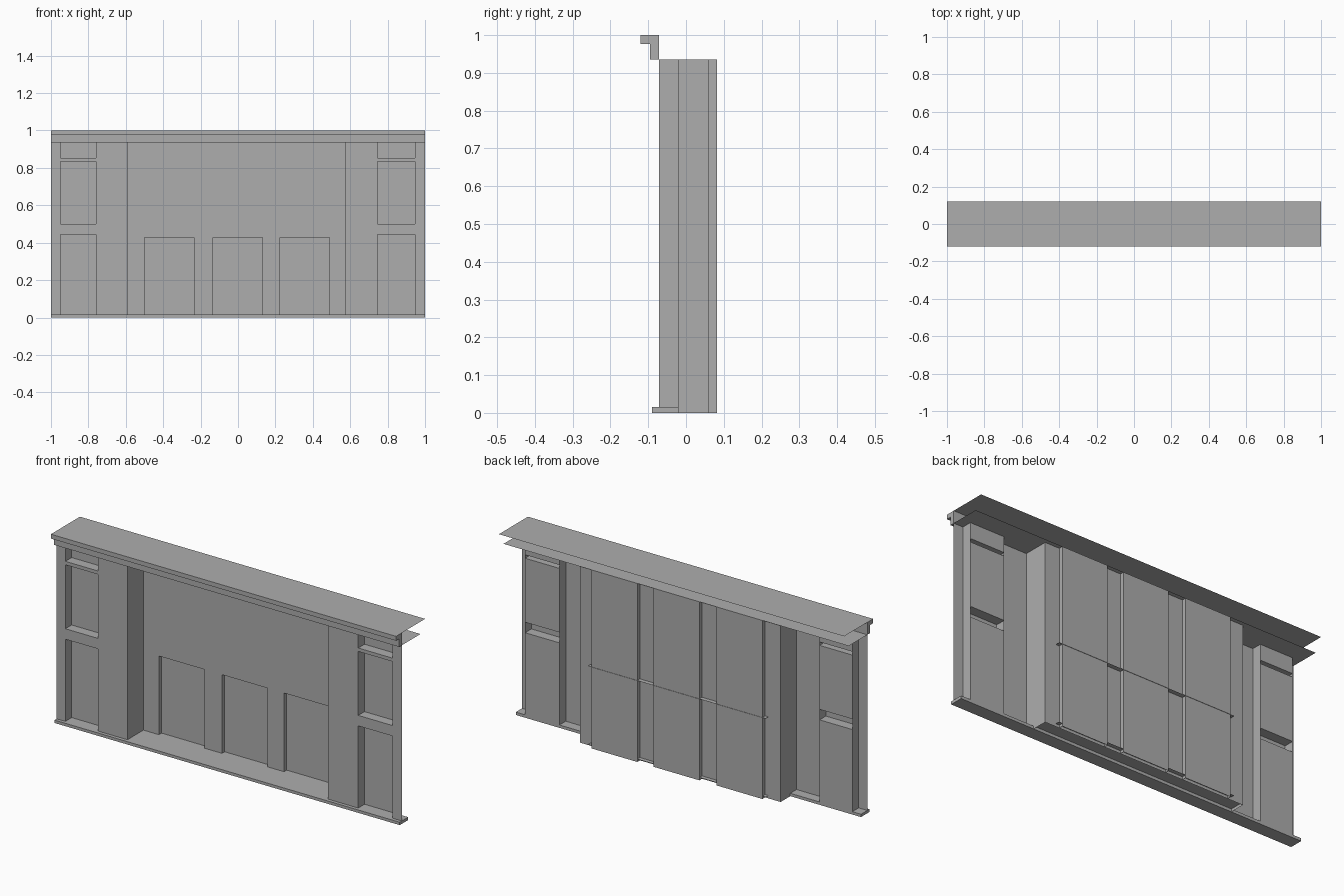
import bpy
import bmesh

cube = bpy.data.objects.get("Cube")
if cube:
    bpy.data.objects.remove(cube)

grey = bpy.data.materials.new("plain grey")
grey.use_nodes = True
colour = (0.42, 0.42, 0.42, 1)
grey.diffuse_color = colour
grey.node_tree.nodes["Principled BSDF"].inputs["Base Color"].default_value = colour


def finish(name, bm):
    mesh = bpy.data.meshes.new(name)
    bmesh.ops.remove_doubles(bm, verts=bm.verts, dist=0.0001)
    bm.to_mesh(mesh)
    bm.free()
    mesh.materials.append(grey)
    obj = bpy.data.objects.new(name, mesh)
    bpy.context.collection.objects.link(obj)
    return obj


def quad(bm, points):
    bm.faces.new([bm.verts.new(p) for p in points])


def wall(name, x0, x1, z0, z1, y, holes=()):
    """Upright sheet facing the front, with rectangular holes left out."""
    bm = bmesh.new()
    xs = sorted({x0, x1, *[v for h in holes for v in h[:2]]})
    zs = sorted({z0, z1, *[v for h in holes for v in h[2:]]})
    for a, b in zip(xs, xs[1:]):
        for c, d in zip(zs, zs[1:]):
            mx, mz = (a + b) / 2, (c + d) / 2
            if not any(h[0] < mx < h[1] and h[2] < mz < h[3] for h in holes):
                quad(bm, [(a, y, c), (b, y, c), (b, y, d), (a, y, d)])
    # flatten the grid so each wall reads as one plain surface
    bmesh.ops.remove_doubles(bm, verts=bm.verts, dist=0.0001)
    bmesh.ops.dissolve_limit(bm, angle_limit=0.01, verts=bm.verts, edges=bm.edges)
    return finish(name, bm)


def sheet(name, x0, x1, y0, y1, z):
    bm = bmesh.new()
    quad(bm, [(x0, y0, z), (x1, y0, z), (x1, y1, z), (x0, y1, z)])
    return finish(name, bm)


def jamb(name, x, y0, y1, z0, z1):
    bm = bmesh.new()
    quad(bm, [(x, y0, z0), (x, y1, z0), (x, y1, z1), (x, y0, z1)])
    return finish(name, bm)


def extrusion(name, profile, x0, x1):
    """Solid swept along x from a (y, z) outline."""
    bm = bmesh.new()
    face = bm.faces.new([bm.verts.new((x0, y, z)) for y, z in profile])
    grown = bmesh.ops.extrude_face_region(bm, geom=[face])["geom"]
    bmesh.ops.translate(bm, vec=(x1 - x0, 0, 0),
                        verts=[v for v in grown if isinstance(v, bmesh.types.BMVert)])
    bmesh.ops.recalc_face_normals(bm, faces=bm.faces)
    return finish(name, bm)


FRONT, GLASS, BACK, DOOR = -0.072, -0.02, 0.06, 0.082
FLOOR, EAVE, DOOR_TOP = 0.015, 0.935, 0.427
BAY_R, BAY_L = -0.59, 0.573

# Stepped cornice, roof sheet and ceiling sheet
extrusion("cornice", [(-0.12, 1), (-0.12, 0.977), (-0.095, 0.977),
                      (-0.095, EAVE), (FRONT, EAVE), (FRONT, 1)], -1, 1)
sheet("roof_sheet", -1, 1, FRONT, 0.12, 1)
sheet("ceiling_sheet", -1, 1, FRONT, DOOR, EAVE)

# Base slab
extrusion("base_slab", [(-0.09, 0), (GLASS, 0), (GLASS, FLOOR), (-0.09, FLOOR)], -1, 1)

# Side piers with three stacked window recesses each
rows = [(FLOOR, 0.445), (0.5, 0.835), (0.853, EAVE)]
sides = [("right", -1, BAY_R, -0.95, -0.76), ("left", BAY_L, 1, 0.747, 0.946)]
for side, x0, x1, w0, w1 in sides:
    wall(f"{side}_pier", x0, x1, FLOOR, EAVE, FRONT, [(w0, w1, a, b) for a, b in rows])
    for i, x in enumerate((w0, w1)):
        jamb(f"{side}_window_jamb_{i}", x, FRONT, GLASS, FLOOR, EAVE)
    for i, (a, b) in enumerate(rows):
        wall(f"{side}_window_panel_{i}", w0, w1, a, b, GLASS)
        if a > FLOOR:
            sheet(f"{side}_window_sill_{i}", w0, w1, FRONT, GLASS, a)
        if b < EAVE:
            sheet(f"{side}_window_head_{i}", w0, w1, FRONT, GLASS, b)

# Recessed central bay: return walls, back wall with door openings, floor
for side, x in (("right", BAY_R), ("left", BAY_L)):
    jamb(f"{side}_bay_return", x, FRONT, BACK, 0, EAVE)
doors = [(-0.5, -0.235), (-0.135, 0.13), (0.225, 0.49)]
wall("bay_back_wall", BAY_R, BAY_L, 0, EAVE, BACK,
     [(a, b, FLOOR, DOOR_TOP) for a, b in doors])
sheet("bay_floor", BAY_R, BAY_L, GLASS, BACK, FLOOR)

# Door recesses
sheet("door_floor", -0.52, 0.51, BACK, DOOR, FLOOR)
sheet("door_head", -0.52, 0.51, BACK, DOOR + 0.002, DOOR_TOP)
for i, (a, b) in enumerate(doors):
    wall(f"door_panel_{i}", a, b, 0, EAVE, DOOR)
    for j, x in enumerate((a, b)):
        jamb(f"door_jamb_{i}_{j}", x, BACK, DOOR, 0, EAVE)
